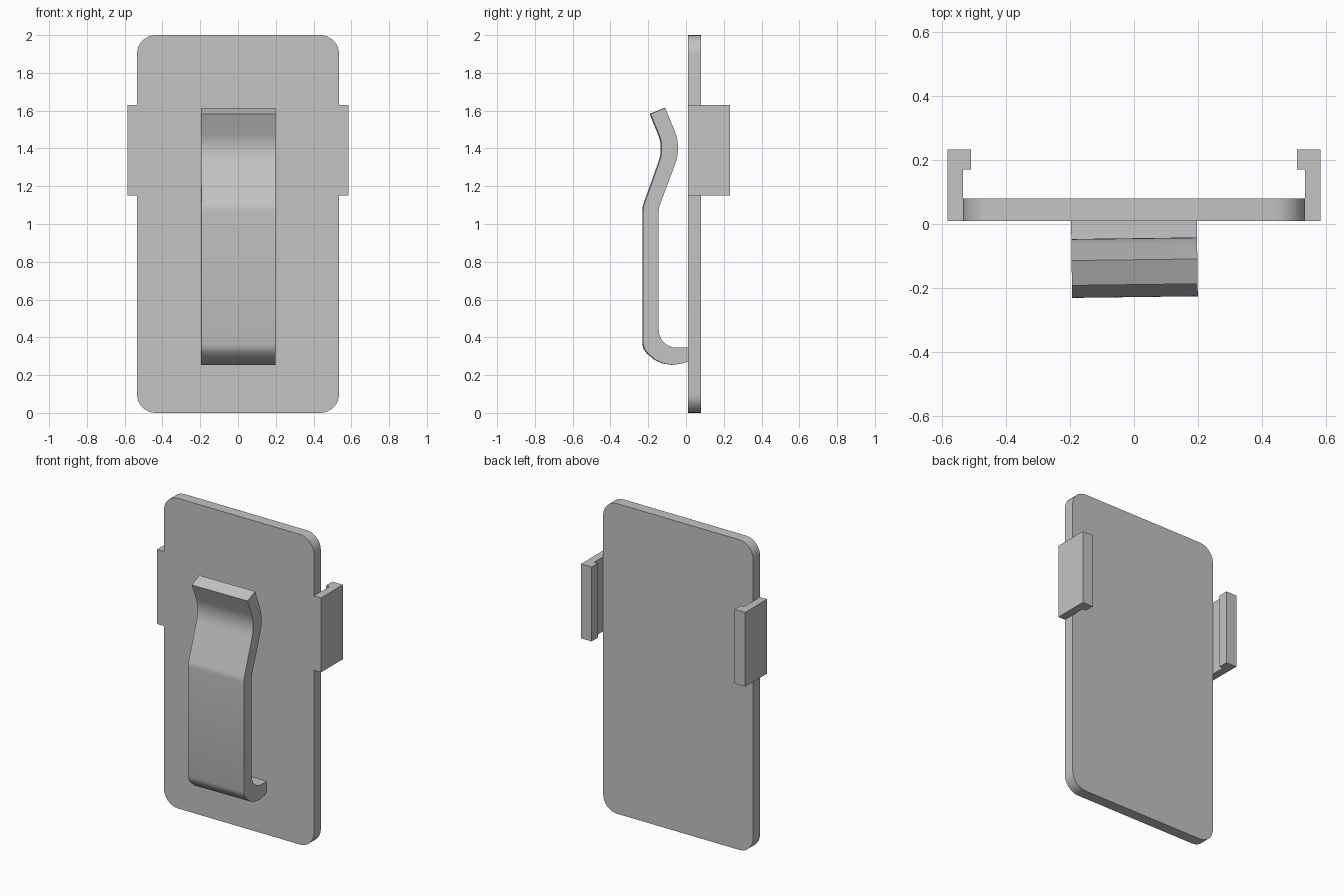
import bpy, bmesh, math
from mathutils import Vector

cube = bpy.data.objects.get("Cube")
if cube:
    bpy.data.objects.remove(cube, do_unlink=True)

grey = bpy.data.materials.new("plain grey")
grey.use_nodes = True
colour = (0.55, 0.55, 0.55, 1)
grey.diffuse_color = colour
grey.node_tree.nodes["Principled BSDF"].inputs["Base Color"].default_value = colour


def rounded(corners, steps=8):
    """Outline from (u, v, radius) corners, each replaced by an arc when radius > 0."""
    out = []
    for i, (u, v, r) in enumerate(corners):
        p = Vector((u, v))
        if r == 0:
            out.append(p)
            continue
        a = (Vector(corners[i - 1][:2]) - p).normalized()
        b = (Vector(corners[(i + 1) % len(corners)][:2]) - p).normalized()
        half = a.angle(b) / 2
        mid = (a + b).normalized()
        side = (a - mid * a.dot(mid)).normalized()
        centre = p + mid * (r / math.sin(half))
        sweep = math.pi / 2 - half
        for k in range(steps + 1):
            t = sweep * (1 - 2 * k / steps)
            out.append(centre - mid * r * math.cos(t) + side * r * math.sin(t))
    return out


def extrude(name, outline, place, depth):
    """Solid made by sweeping a flat outline along depth."""
    bm = bmesh.new()
    face = bm.faces.new([bm.verts.new(place(p.x, p.y)) for p in outline])
    result = bmesh.ops.extrude_face_region(bm, geom=[face])
    moved = [g for g in result["geom"] if isinstance(g, bmesh.types.BMVert)]
    bmesh.ops.translate(bm, verts=moved, vec=depth)
    bmesh.ops.recalc_face_normals(bm, faces=bm.faces)
    mesh = bpy.data.meshes.new(name)
    bm.to_mesh(mesh)
    bm.free()
    mesh.materials.append(grey)
    obj = bpy.data.objects.new(name, mesh)
    bpy.context.collection.objects.link(obj)
    bpy.ops.object.select_all(action="DESELECT")
    obj.select_set(True)
    bpy.context.view_layer.objects.active = obj
    bpy.ops.object.shade_smooth_by_angle(angle=math.radians(30))
    return obj


# Back plate with rounded corners
W, R = 0.535, 0.1
plate = [(-W, 0, R), (W, 0, R), (W, 2, R), (-W, 2, R)]
extrude("back_plate", rounded(plate), lambda u, v: (u, 0.01, v), (0, 0.07, 0))

# Hooked side brackets, mirrored
hook = [(W, 0.01, 0), (0.585, 0.01, 0), (0.585, 0.233, 0),
        (0.51, 0.233, 0), (0.51, 0.17, 0), (W, 0.17, 0)]
for name, s in (("left_bracket", 1), ("right_bracket", -1)):
    extrude(name, rounded(hook), lambda u, v: (s * u, v, 1.15), (0, 0, 0.48))

# Bent spring clip: outer side from root to tip, then inner side back
clip = [(0.03, 0.28, 0), (-0.02, 0.262, 0), (-0.07, 0.254, 0), (-0.12, 0.261, 0),
        (-0.165, 0.281, 0), (-0.205, 0.315, 0), (-0.222, 0.338, 0), (-0.229, 0.365, 0),
        (-0.229, 1.09, 0.12), (-0.117, 1.404, 0.2), (-0.19, 1.583, 0),
        (-0.112, 1.615, 0), (-0.027, 1.405, 0.24), (-0.147, 1.085, 0.12),
        (-0.147, 0.345, 0.095), (0.03, 0.345, 0)]
spring = extrude("spring_clip", rounded(clip), lambda u, v: (-0.197, u, v), (0.394, 0, 0))
spring.rotation_euler.z = 0.013
